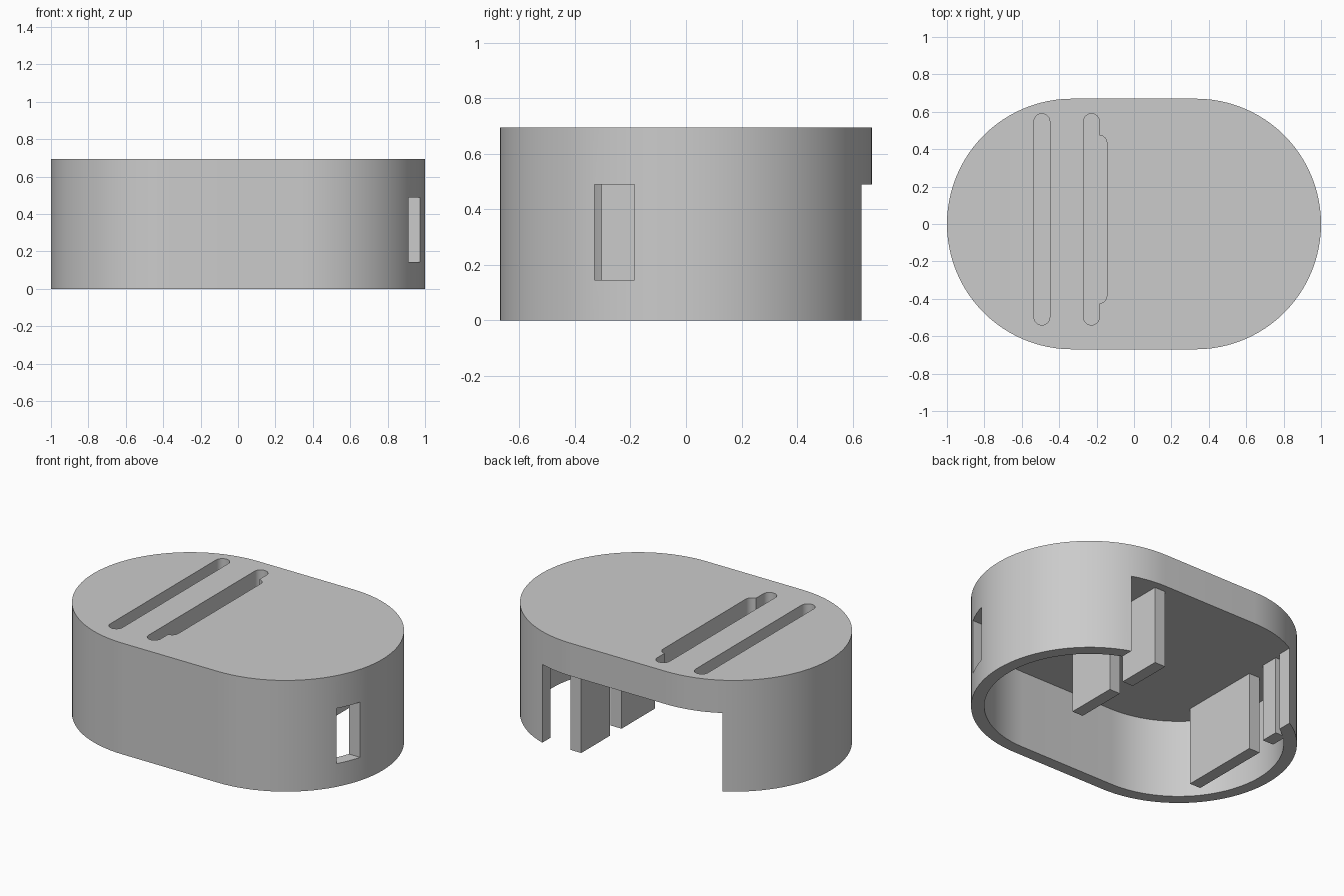
import bpy, bmesh, math

cube = bpy.data.objects.get("Cube")
if cube:
    bpy.data.objects.remove(cube, do_unlink=True)

grey = bpy.data.materials.new("plain grey")
grey.use_nodes = True
colour = (0.6, 0.6, 0.6, 1)
grey.diffuse_color = colour
grey.node_tree.nodes["Principled BSDF"].inputs["Base Color"].default_value = colour

HEIGHT, CEILING = 0.695, 0.49
RADIUS, WALL, HALF = 0.67, 0.075, 0.33


def prism(name, outline, z0, z1):
    """Extrude a closed outline from z0 up to z1."""
    bm = bmesh.new()
    face = bm.faces.new([bm.verts.new((x, y, z0)) for x, y in outline])
    top = bmesh.ops.extrude_face_region(bm, geom=[face])["geom"]
    for v in top:
        if isinstance(v, bmesh.types.BMVert):
            v.co.z = z1
    bmesh.ops.recalc_face_normals(bm, faces=bm.faces)
    mesh = bpy.data.meshes.new(name)
    bm.to_mesh(mesh)
    bm.free()
    mesh.materials.append(grey)
    obj = bpy.data.objects.new(name, mesh)
    bpy.context.collection.objects.link(obj)
    return obj


def stadium(half, radius, steps):
    """Outline with two round ends, lying along x."""
    points = []
    for side, start in ((1, -math.pi / 2), (-1, math.pi / 2)):
        for i in range(steps + 1):
            a = start + math.pi * i / steps
            points.append((side * half + radius * math.cos(a), radius * math.sin(a)))
    return points


def box(name, x0, x1, y0, y1, z0, z1):
    return prism(name, [(x0, y0), (x1, y0), (x1, y1), (x0, y1)], z0, z1)


def slot(name, x, y0, y1, radius, depth):
    """Round-ended groove along y, sunk into the lid."""
    mid = (y0 + y1) / 2
    outline = [(x - v, mid + u) for u, v in stadium((y1 - y0) / 2 - radius, radius, 12)]
    return prism(name, outline, HEIGHT - depth, HEIGHT + 0.1)


def cut(target, cutter):
    mod = target.modifiers.new("cut", "BOOLEAN")
    mod.operation = "DIFFERENCE"
    mod.solver = "EXACT"
    mod.object = cutter
    bpy.context.view_layer.objects.active = target
    bpy.ops.object.modifier_apply(modifier=mod.name)
    bpy.data.objects.remove(cutter, do_unlink=True)


# Hollow shell with a thick lid
shell = prism("shell", stadium(HALF, RADIUS, 48), 0, HEIGHT)
cut(shell, prism("cavity", stadium(HALF, RADIUS - WALL, 48), -0.1, CEILING))

# Wide opening in the back wall and the small side window
cut(shell, box("back_opening", -0.66, 0.55, 0.3, 0.9, -0.2, CEILING))
cut(shell, box("side_window", 0.7, 1.2, -0.33, -0.185, 0.145, CEILING))

# Blind grooves in the lid, the second one with a widened middle
for x, y0, y1 in ((-0.4925, -0.54, 0.59), (-0.2275, -0.54, 0.59), (-0.1875, -0.425, 0.475)):
    cut(shell, slot("groove", x, y0, y1, 0.0425, 0.12))

bpy.ops.object.select_all(action="DESELECT")
shell.select_set(True)
bpy.context.view_layer.objects.active = shell
bpy.ops.object.shade_smooth_by_angle(angle=math.radians(30))

# Upright ribs hanging from the ceiling, in two rows
ribs = (
    ("left_rib_front", 0.29, -0.107, 0.222),
    ("left_rib_back", 0.29, 0.335, 0.62),
    ("right_rib_front", -0.745, -0.305, 0.217),
    ("right_rib_back", -0.745, 0.337, 0.45),
)
for name, x, y0, y1 in ribs:
    box(name, x, x + WALL, y0, y1, 0, CEILING + 0.01)
